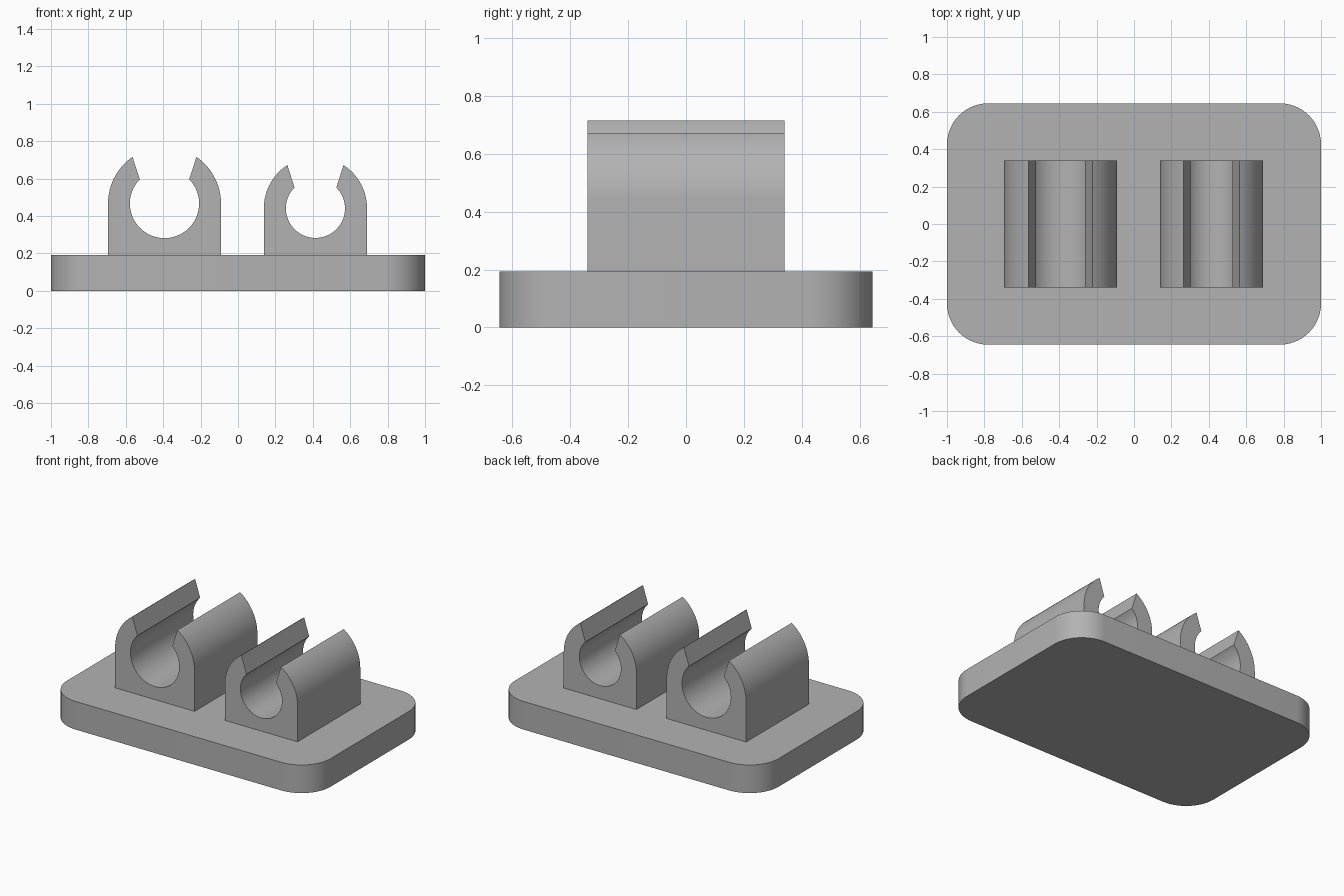
import bpy
import bmesh
from math import sin, cos, asin, pi
from mathutils import Vector

cube = bpy.data.objects.get("Cube")
if cube:
    bpy.data.objects.remove(cube, do_unlink=True)

grey = bpy.data.materials.new("plain grey")
grey.use_nodes = True
colour = (0.45, 0.45, 0.45, 1)
grey.diffuse_color = colour
grey.node_tree.nodes["Principled BSDF"].inputs["Base Color"].default_value = colour

PLATE_TOP = 0.193


def arc(cx, cy, radius, start, end, steps):
    """Points along a circular arc, both ends included."""
    angles = [start + (end - start) * i / steps for i in range(steps + 1)]
    return [(cx + radius * cos(a), cy + radius * sin(a)) for a in angles]


def extrude_profile(name, points, offset):
    """Solid prism: a closed outline of 3D points pushed along an offset."""
    bm = bmesh.new()
    face = bm.faces.new([bm.verts.new(p) for p in points])
    result = bmesh.ops.extrude_face_region(bm, geom=[face], use_keep_orig=True)
    verts = [v for v in result["geom"] if isinstance(v, bmesh.types.BMVert)]
    bmesh.ops.translate(bm, verts=verts, vec=Vector(offset))
    bmesh.ops.recalc_face_normals(bm, faces=bm.faces)
    mesh = bpy.data.meshes.new(name)
    bm.to_mesh(mesh)
    bm.free()
    mesh.materials.append(grey)
    obj = bpy.data.objects.new(name, mesh)
    bpy.context.collection.objects.link(obj)
    bpy.ops.object.select_all(action="DESELECT")
    obj.select_set(True)
    bpy.context.view_layer.objects.active = obj
    bpy.ops.object.shade_smooth_by_angle(angle=pi / 6)
    return obj


# Base plate with rounded corners
def base_plate(half_x, half_y, radius):
    outline = []
    for i, (sx, sy) in enumerate([(1, 1), (-1, 1), (-1, -1), (1, -1)]):
        outline += arc(sx * (half_x - radius), sy * (half_y - radius), radius,
                       i * pi / 2, (i + 1) * pi / 2, 14)
    extrude_profile("base_plate", [(x, y, 0) for x, y in outline], (0, 0, PLATE_TOP))


# Snap clip: arched block with a round bore and a flared slot at the top
def clip(name, x, z, outer, bore, outer_gap, bore_gap, half_depth):
    tip = pi / 2 - asin(outer_gap / outer)
    inner_tip = pi / 2 - asin(bore_gap / bore)
    profile = [(x + outer, PLATE_TOP)]
    profile += arc(x, z, outer, 0, tip, 20)
    profile += arc(x, z, bore, inner_tip, -pi - inner_tip, 60)
    profile += arc(x, z, outer, pi - tip, pi, 20)
    profile.append((x - outer, PLATE_TOP))
    extrude_profile(name, [(px, -half_depth, pz) for px, pz in profile],
                    (0, 2 * half_depth, 0))


base_plate(1.0, 0.645, 0.22)
clip("large_clip", -0.393, 0.467, 0.302, 0.185, 0.171, 0.132, 0.34)
clip("small_clip", 0.414, 0.441, 0.276, 0.158, 0.150, 0.112, 0.34)
